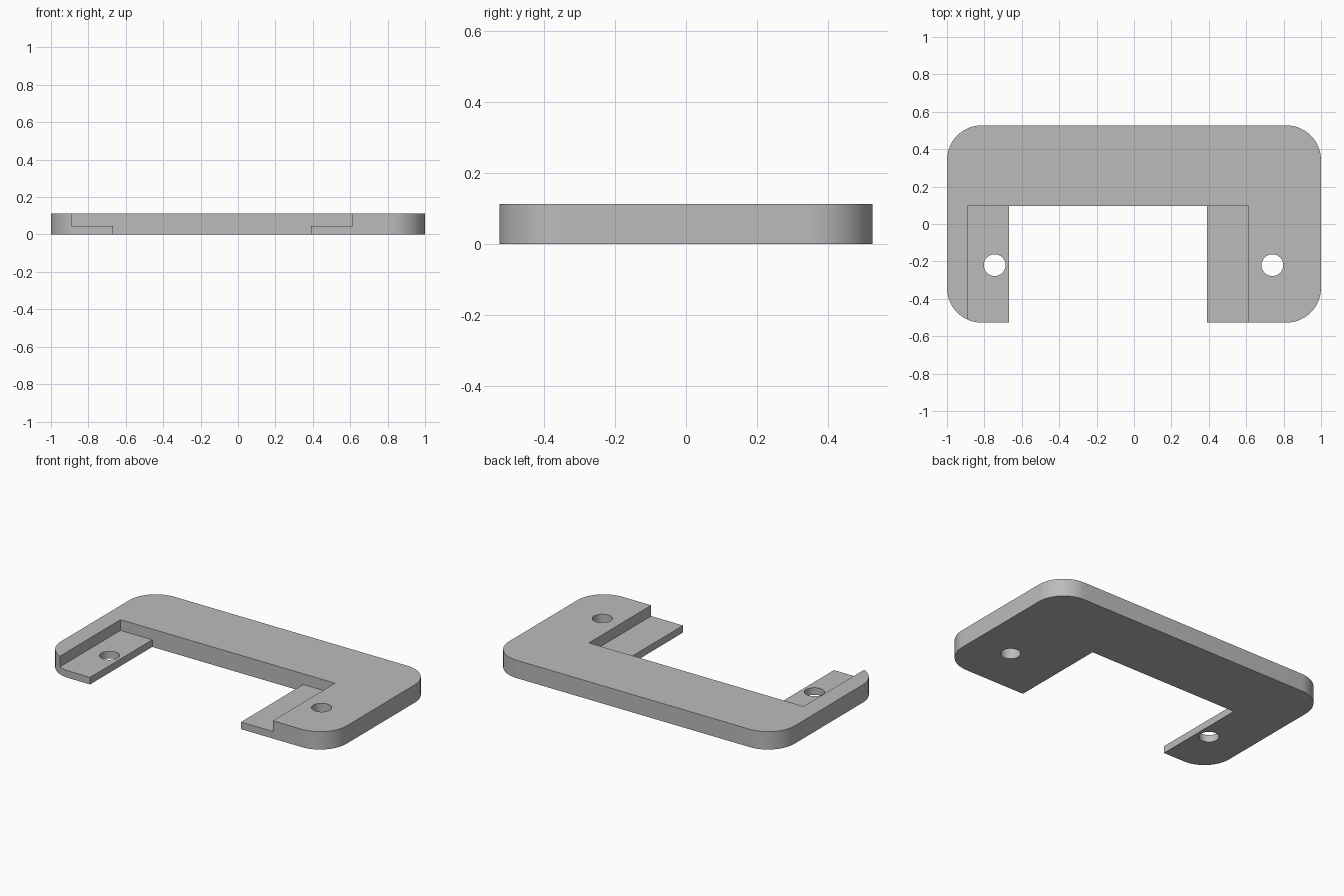
import bpy, bmesh, math
from mathutils import Vector

cube = bpy.data.objects.get("Cube")
if cube:
    bpy.data.objects.remove(cube, do_unlink=True)

HALF_X, HALF_Y, HEIGHT, CORNER = 1.0, 0.527, 0.113, 0.185
STEP_Z, INNER_Y = 0.045, 0.095

grey = bpy.data.materials.new("light_grey")
grey.use_nodes = True
grey.diffuse_color = (0.5, 0.5, 0.5, 1)
grey.node_tree.nodes["Principled BSDF"].inputs["Base Color"].default_value = (0.5, 0.5, 0.5, 1)


def prism(name, points, sweep):
    """Extrude a closed outline of 3D points along a vector."""
    bm = bmesh.new()
    face = bm.faces.new([bm.verts.new(p) for p in points])
    top = bmesh.ops.extrude_face_region(bm, geom=[face])["geom"]
    bmesh.ops.translate(bm, vec=Vector(sweep),
                        verts=[v for v in top if isinstance(v, bmesh.types.BMVert)])
    bmesh.ops.recalc_face_normals(bm, faces=bm.faces)
    mesh = bpy.data.meshes.new(name)
    bm.to_mesh(mesh)
    bm.free()
    mesh.materials.append(grey)
    obj = bpy.data.objects.new(name, mesh)
    bpy.context.collection.objects.link(obj)
    return obj


def arc(cx, cy, z, radius, start, sweep, count):
    angles = [start + sweep * i / count for i in range(count + 1)]
    return [(cx + radius * math.cos(a), cy + radius * math.sin(a), z) for a in angles]


# Rounded plate
outline = []
for i, (sx, sy) in enumerate([(1, 1), (-1, 1), (-1, -1), (1, -1)]):
    outline += arc(sx * (HALF_X - CORNER), sy * (HALF_Y - CORNER), 0,
                   CORNER, i * math.pi / 2, math.pi / 2, 16)
plate = prism("bracket_plate", outline, (0, 0, HEIGHT))

# Stepped opening: narrow through the base, wider above the ledges
section = [(-0.667, -0.1), (0.39, -0.1), (0.39, STEP_Z), (0.613, STEP_Z),
           (0.613, 0.3), (-0.89, 0.3), (-0.89, STEP_Z), (-0.667, STEP_Z)]
cutters = [prism("opening_cutter", [(x, INNER_Y, z) for x, z in section], (0, -1, 0))]

# Screw holes
for name, x in (("right_hole_cutter", -0.745), ("left_hole_cutter", 0.74)):
    circle = arc(x, -0.22, -0.1, 0.058, 0, math.tau, 48)[:-1]
    cutters.append(prism(name, circle, (0, 0, 0.5)))

# Cut the plate, then discard the cutters
bpy.ops.object.select_all(action='DESELECT')
bpy.context.view_layer.objects.active = plate
plate.select_set(True)
for cutter in cutters:
    cutter.hide_render = True
    mod = plate.modifiers.new(cutter.name, 'BOOLEAN')
    mod.operation = 'DIFFERENCE'
    mod.solver = 'EXACT'
    mod.object = cutter
    bpy.ops.object.modifier_apply(modifier=mod.name)
    bpy.data.objects.remove(cutter, do_unlink=True)

bpy.ops.object.shade_smooth_by_angle(angle=math.radians(30))
